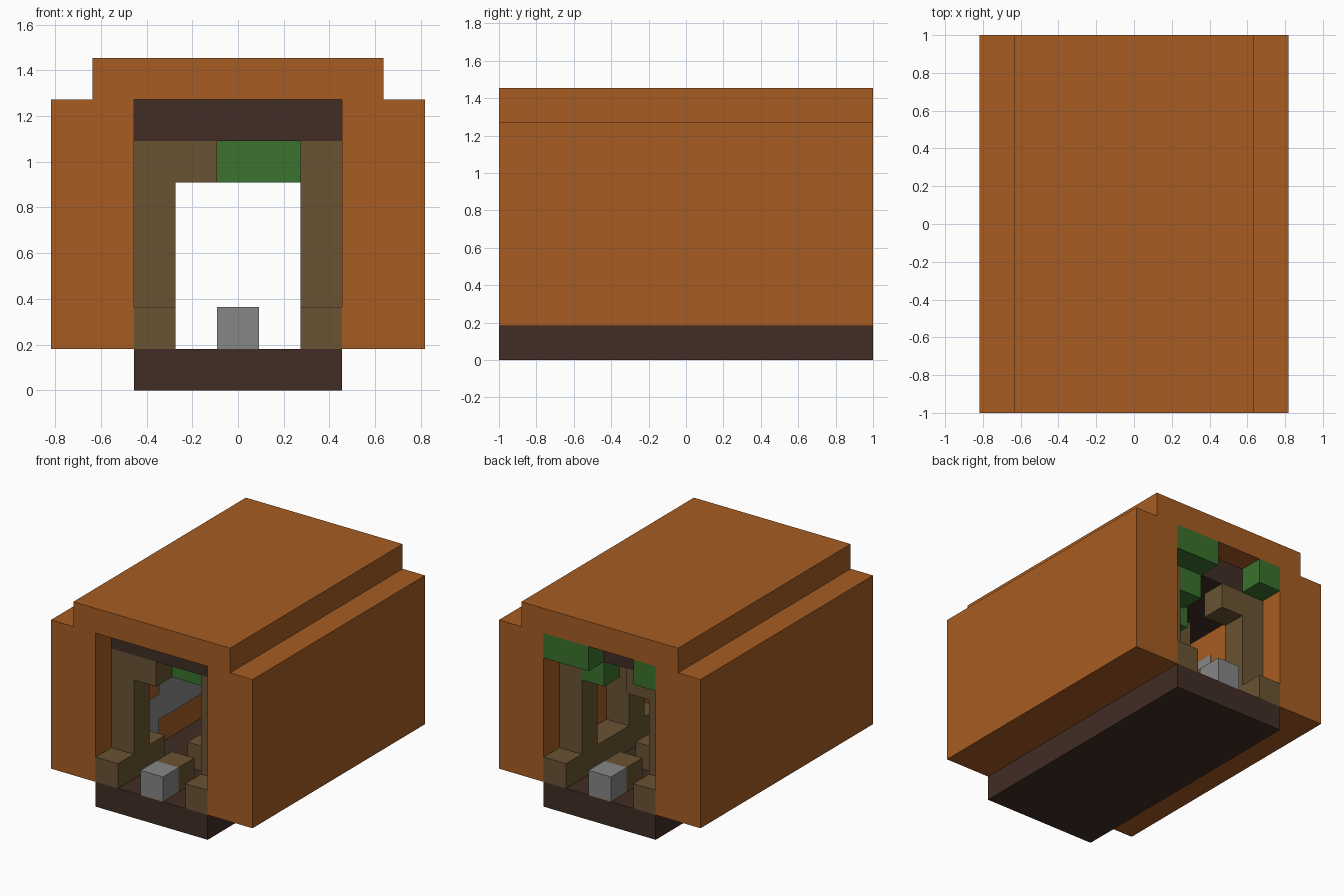
import bpy, bmesh
from mathutils import Vector

old = bpy.data.objects.get("Cube")
if old:
    bpy.data.objects.remove(old)

U = 2 / 11  # one block


def material(name, r, g, b):
    m = bpy.data.materials.new(name)
    m.use_nodes = True
    m.diffuse_color = (r, g, b, 1)
    m.node_tree.nodes["Principled BSDF"].inputs["Base Color"].default_value = (r, g, b, 1)
    return m


ORANGE = material("orange clay", 0.381, 0.107, 0.016)
DARK = material("dark brown", 0.053, 0.026, 0.018)
TIMBER = material("timber brown", 0.144, 0.087, 0.033)
GREEN = material("leaf green", 0.042, 0.168, 0.027)
GREY = material("stone grey", 0.238, 0.238, 0.238)


def world(x, y, z):
    """Block coordinates to model space."""
    return Vector(((x - 4.5) * U, (y - 5.5) * U, z * U))


def finish(bm, name, mat):
    bmesh.ops.recalc_face_normals(bm, faces=bm.faces)
    mesh = bpy.data.meshes.new(name)
    bm.to_mesh(mesh)
    bm.free()
    mesh.materials.append(mat)
    obj = bpy.data.objects.new(name, mesh)
    bpy.context.collection.objects.link(obj)
    return obj


def blocks(name, mat, *boxes):
    """Boxes given as (x, y, z, width, depth, height) in blocks."""
    bm = bmesh.new()
    for x, y, z, w, d, h in boxes:
        verts = bmesh.ops.create_cube(bm, size=1)["verts"]
        for v in verts:
            v.co = world(x + (v.co.x + 0.5) * w, y + (v.co.y + 0.5) * d, z + (v.co.z + 0.5) * h)
    return finish(bm, name, mat)


# Tunnel shell: stepped arch profile extruded along the length
half = [(2.5, 7), (2.5, 1), (4.5, 1), (4.5, 7), (3.5, 7), (3.5, 8)]
profile = [(4.5 + x, z) for x, z in half] + [(4.5 - x, z) for x, z in reversed(half)]
bm = bmesh.new()
face = bm.faces.new([bm.verts.new(world(x, 0, z)) for x, z in profile])
ext = bmesh.ops.extrude_face_region(bm, geom=[face])["geom"]
bmesh.ops.translate(bm, vec=(0, 11 * U, 0), verts=[v for v in ext if isinstance(v, bmesh.types.BMVert)])
finish(bm, "tunnel_shell", ORANGE)

# Floor and recessed ceiling
blocks("floor", DARK, (2, 0, 0, 5, 11, 1))
blocks("ceiling", DARK, (2, 1, 6, 5, 9, 1))


# Support posts with a footing on either side
def post(name, x, y):
    blocks(name, TIMBER, (x, y, 1, 1, 1, 5))
    for side, fy in (("front", y - 1), ("back", y + 1)):
        blocks(name + "_footing_" + side, TIMBER, (x, fy, 1, 1, 1, 1))


for place, y in (("front", 1), ("back", 9)):
    post(place + "_right_post", 2, y)
    post(place + "_left_post", 6, y)
    blocks(place + "_broken_beam", TIMBER, (3, y, 5, 1, 1, 1))
post("middle_left_post", 6, 6)
blocks("middle_beam", TIMBER, (3, 6, 5, 3, 1, 1))

# Track sleepers and end stones along the middle
for y in (1, 3, 5, 7, 9):
    blocks("sleeper", TIMBER, (4, y, 1, 1, 1, 1))
for y in (0, 10):
    blocks("end_stone", GREY, (4, y, 1, 1, 1, 1))

# Hanging leaves
blocks("front_leaves", GREEN, (4, 2, 5, 2, 1, 1))
blocks("middle_leaves", GREEN, (4, 7, 5, 1, 1, 1))
blocks("back_leaves", GREEN, (5, 10, 6, 2, 1, 1), (2, 10, 6, 1, 1, 1), (5, 9, 5, 1, 1, 1))

# Stone patch on the right inner wall
blocks("wall_stone_patch", GREY, (2, 3, 1, 0.03, 1, 2), (2, 4, 2, 0.03, 3, 3))
